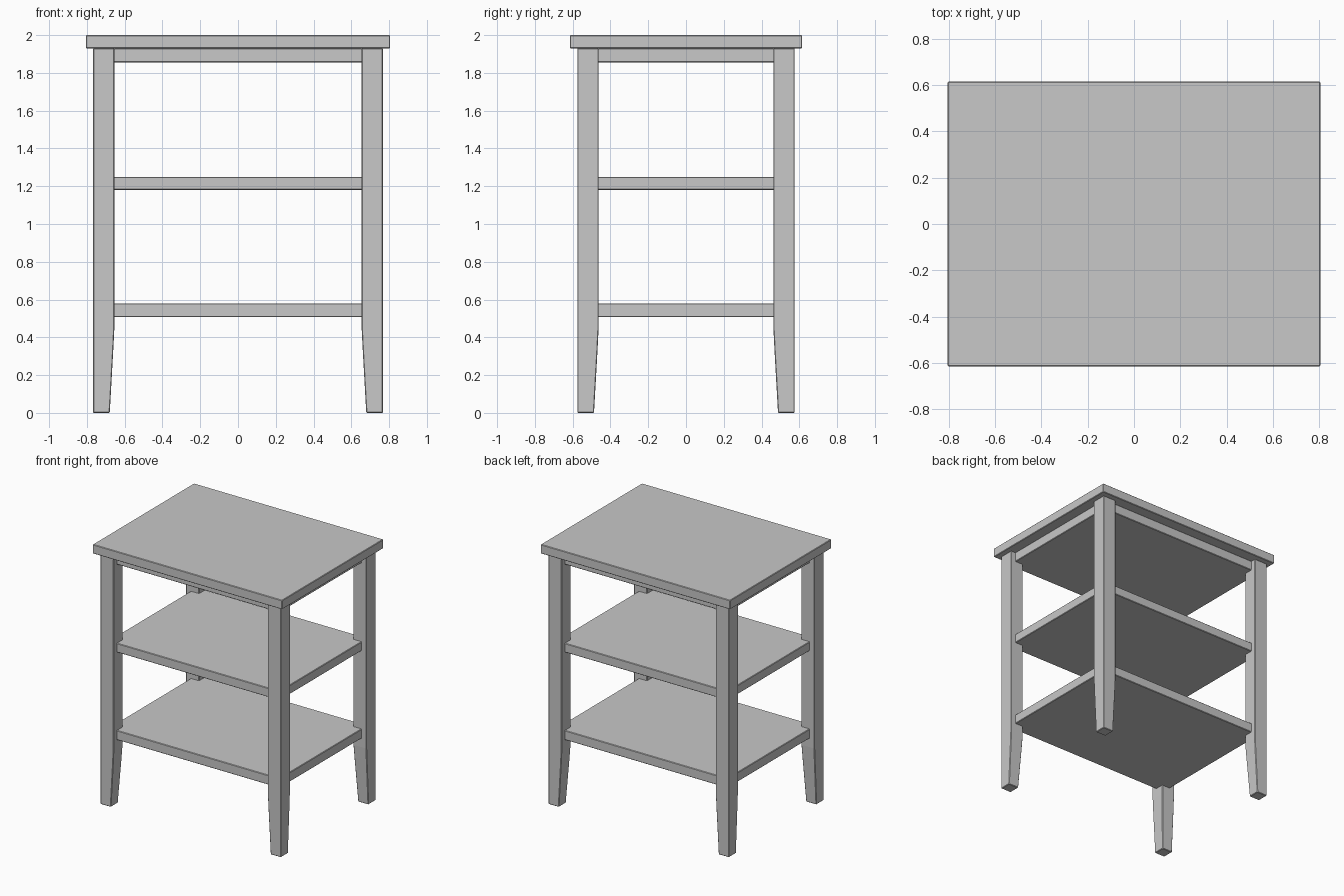
import bpy
import bmesh

cube = bpy.data.objects.get("Cube")
if cube:
    bpy.data.objects.remove(cube, do_unlink=True)

# One plain grey paint
paint = bpy.data.materials.new("grey_paint")
paint.use_nodes = True
grey = (0.58, 0.58, 0.58, 1)
paint.diffuse_color = grey
paint.node_tree.nodes["Principled BSDF"].inputs["Base Color"].default_value = grey


def finish(name, bm, bevel=0.004):
    """Turn a bmesh into a painted object with slightly eased edges."""
    bmesh.ops.recalc_face_normals(bm, faces=bm.faces)
    mesh = bpy.data.meshes.new(name)
    bm.to_mesh(mesh)
    bm.free()
    mesh.materials.append(paint)
    obj = bpy.data.objects.new(name, mesh)
    bpy.context.collection.objects.link(obj)
    mod = obj.modifiers.new("eased_edges", "BEVEL")
    mod.width = bevel
    mod.segments = 1
    mod.limit_method = "ANGLE"
    return obj


def slab(name, half_x, half_y, bottom, top):
    """Flat board centred on the table."""
    bm = bmesh.new()
    bmesh.ops.create_cube(bm, size=1)
    for v in bm.verts:
        v.co.x *= 2 * half_x
        v.co.y *= 2 * half_y
        v.co.z = top if v.co.z > 0 else bottom
    return finish(name, bm)


LEG_X, LEG_Y = 0.767, 0.575      # outer faces of the legs
LEG_TOP = 1.93
INSET = 0.04                     # shelves sit behind the leg faces

# Square leg sections: (height, width); only the inner faces taper
LEG_SECTIONS = [(0, 0.088), (0.34, 0.107), (0.44, 0.112), (LEG_TOP, 0.112)]


def leg(name, sx, sy):
    bm = bmesh.new()
    rings = []
    for z, w in LEG_SECTIONS:
        corners = [(0, 0), (w, 0), (w, w), (0, w)]
        rings.append([bm.verts.new((sx * (LEG_X - a), sy * (LEG_Y - b), z))
                      for a, b in corners])
    for low, high in zip(rings, rings[1:]):
        for i in range(4):
            j = (i + 1) % 4
            bm.faces.new((low[i], low[j], high[j], high[i]))
    bm.faces.new(rings[0])
    bm.faces.new(rings[-1])
    return finish(name, bm)


# Table top
slab("table_top", 0.805, 0.615, LEG_TOP, 2.0)

# Apron board and the two shelves share one footprint
for name, bottom, top in (("apron", 1.855, LEG_TOP),
                          ("upper_shelf", 1.18, 1.25),
                          ("lower_shelf", 0.507, 0.58)):
    slab(name, LEG_X - INSET, LEG_Y - INSET, bottom, top)

# Four legs
for side, sx in (("left", 1), ("right", -1)):
    for end, sy in (("front", -1), ("back", 1)):
        leg(f"{end}_{side}_leg", sx, sy)
